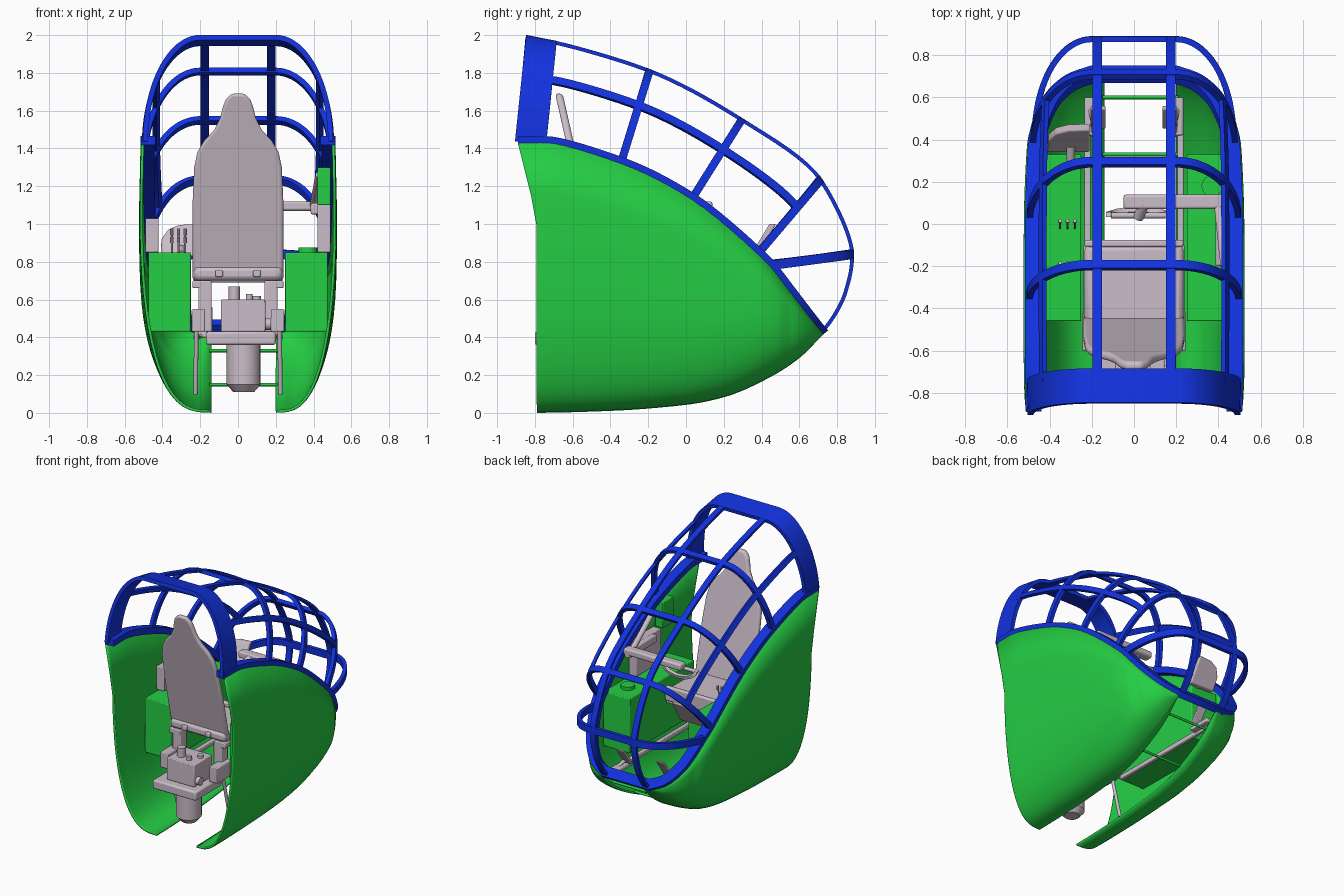
import bpy, bmesh, math
from mathutils import Vector as V

if "Cube" in bpy.data.objects:
    bpy.data.objects.remove(bpy.data.objects["Cube"])


def material(name, rgb):
    m = bpy.data.materials.new(name)
    m.diffuse_color = (*rgb, 1)
    m.use_nodes = True
    m.node_tree.nodes["Principled BSDF"].inputs["Base Color"].default_value = m.diffuse_color
    return m


GREEN = material("hull green", (0.018, 0.62, 0.058))
BLUE = material("frame blue", (0.006, 0.032, 0.74))
GREY = material("fitting grey", (0.60, 0.51, 0.58))


def pchip(xs, ys, x):
    """Smooth interpolation without overshoot."""
    n = len(xs) - 1
    d = [(ys[i + 1] - ys[i]) / (xs[i + 1] - xs[i]) for i in range(n)]
    i = max(k for k in range(n) if k == 0 or xs[k] <= x)

    def m(k):
        if k == 0 or k == n:
            return d[0] if k == 0 else d[-1]
        a, b = d[k - 1], d[k]
        return 2 * a * b / (a + b) if a * b > 0 else 0
    h = xs[i + 1] - xs[i]
    t = min(1, max(0, (x - xs[i]) / h))
    return ((2*t**3 - 3*t*t + 1) * ys[i] + (t**3 - 2*t*t + t) * h * m(i)
            + (3*t*t - 2*t**3) * ys[i + 1] + (t**3 - t*t) * h * m(i + 1))


# Stations: sill y, sill z, half width, canopy top y, canopy top z
ST = [(-.89, 1.43, .505, -.84, 2.0), (-.74, 1.43, .508, -.67, 1.965), (-.345, 1.32, .51, -.19, 1.82),
      (.03, 1.13, .508, .30, 1.56), (.38, .84, .492, .72, 1.24), (.44, .78, .48, .89, .84),
      (.58, .60, .42, .855, .64), (.68, .47, .31, .78, .49), (.72, .42, .20, .725, .42)]
KEEL = [(-.9, .008), (-.79, .008), (-.4, .018), (0, .05), (.2, .09), (.45, .2), (.6, .3), (.72, .42)]
FLAT = .2


def station(s):
    return [pchip(range(9), [r[k] for r in ST], s) for k in range(5)]


def canopy(s, t, side=1):
    by, bz, w, ty, tz = station(s)
    h = math.sin(t)
    return V((side * (FLAT + (w - FLAT) * math.cos(t)), by + (ty - by) * h, bz + (tz - bz) * h))


def make(name, verts, faces, mat):
    me = bpy.data.meshes.new(name)
    me.from_pydata([tuple(v) for v in verts], [], faces)
    bm = bmesh.new()
    bm.from_mesh(me)
    bmesh.ops.remove_doubles(bm, verts=bm.verts, dist=1e-5)
    bmesh.ops.recalc_face_normals(bm, faces=bm.faces)
    bm.to_mesh(me)
    bm.free()
    me.materials.append(mat)
    ob = bpy.data.objects.new(name, me)
    bpy.context.collection.objects.link(ob)
    return ob


def sweep(name, pts, normals, width, lo, hi, mat, shift=0):
    """Rectangular bar along a path."""
    vs, fs, n = [], [], len(pts)
    for i, p in enumerate(pts):
        t = (pts[min(i + 1, n - 1)] - pts[max(i - 1, 0)]).normalized()
        nn = normals[i].normalized()
        side = t.cross(nn).normalized()
        for a, b in ((-1, lo), (1, lo), (1, hi), (-1, hi)):
            vs.append(p + side * (shift + a * width / 2) + nn * b)
        if i:
            q = 4 * i
            fs += [(q - 4 + k, q - 4 + (k + 1) % 4, q + (k + 1) % 4, q + k) for k in range(4)]
    return make(name, vs, fs + [(3, 2, 1, 0), tuple(4 * n - 4 + k for k in range(4))], mat)


def bar(name, pts, sides, width, thick):
    """Canopy bar lying on the surface, thickness going inward."""
    ns = []
    for i, p in enumerate(pts):
        t = pts[min(i + 1, len(pts) - 1)] - pts[max(i - 1, 0)]
        nn = sides[i].cross(t).normalized()
        ns.append(nn if nn.dot(p - V((0, -.2, .8))) > 0 else -nn)
    return sweep(name, pts, ns, width, -thick, 0, BLUE)


def box(name, x, y, z, mat, bevel=.006):
    vs = [(a, b, c) for a in x for b in y for c in z]
    ob = make(name, vs, [(0, 1, 3, 2), (4, 6, 7, 5), (0, 4, 5, 1), (2, 3, 7, 6), (0, 2, 6, 4), (1, 5, 7, 3)], mat)
    if bevel:
        m = ob.modifiers.new("bevel", "BEVEL")
        m.width, m.segments = bevel, 2
    return ob


def rod(name, p, q, r, mat=GREY, r2=None, n=20):
    p, q = V(p), V(q)
    rot = (q - p).to_track_quat('Z', 'Y')
    vs = [c + rot @ V((rr * math.cos(k * math.tau / n), rr * math.sin(k * math.tau / n), 0))
          for c, rr in ((p, r), (q, r2 or r)) for k in range(n)]
    fs = [(k, (k + 1) % n, n + (k + 1) % n, n + k) for k in range(n)]
    return make(name, vs, fs + [tuple(range(n)), tuple(range(n, 2 * n))], mat)


def plate(name, outline, ypos, thick, mat, bevel=.01):
    """Upright plate: x,z outline with y given by height."""
    n = len(outline)
    vs = [(x, ypos(z) + d, z) for d in (0, thick) for x, z in outline]
    fs = [(k, (k + 1) % n, n + (k + 1) % n, n + k) for k in range(n)]
    ob = make(name, vs, fs + [tuple(range(n)), tuple(range(n, 2 * n))], mat)
    m = ob.modifiers.new("bevel", "BEVEL")
    m.width, m.segments = bevel, 3
    return ob


# Hull halves, open at the front and along the bottom slot
SN, TN = 48, 18
for label, side, slot in (("right", 1, .2), ("left", -1, .14)):
    vs, fs = [], []
    for i in range(SN + 1):
        by, bz, w = station(8 * i / SN)[:3]
        kz = pchip([k[0] for k in KEEL], [k[1] for k in KEEL], by)
        for j in range(TN + 1):
            t = j / TN * math.pi / 2
            f = math.sin(t) ** (2 / 3)
            x = slot + (w - slot) * max(0, math.cos(t)) ** (2 / 3) + .012 * math.sin(math.pi * f) * (w > .45)
            z, y = bz + (kz - bz) * f, by
            if by < -.74:  # slanted front edge
                y0 = -.79 - .1 * min(1, max(0, (z - 1.03) / .4))
                y = y0 + (-.74 - y0) * (by + .89) / .15
            vs.append((side * x, y, z))
            if i and j:
                q = i * (TN + 1) + j
                fs.append((q, q - 1, q - TN - 2, q - TN - 1))
    hull = make("hull_" + label, vs, fs, GREEN)
    m = hull.modifiers.new("skin", "SOLIDIFY")
    m.thickness, m.offset = .015, 0

# Canopy hoops
for name, s, width in (("windscreen_arch", .5, .165), ("hoop_1", 2, .042), ("hoop_2", 3, .042),
                       ("hoop_3", 4, .042), ("nose_hoop", 5, .05)):
    ts = [k / 20 * math.pi / 2 for k in range(21)]
    keys = [(t, 1) for t in ts] + [(t, -1) for t in reversed(ts)]
    pts = [canopy(s, *k) for k in keys]
    sides = [canopy(s + .05, *k) - canopy(s - .05, *k) for k in keys]
    bar(name, pts, sides, width, .028)

# Lengthwise canopy bars
for side in (1, -1):
    pts = [canopy(.3 + 7.7 * k / 60, math.pi / 2) for k in range(61)]
    for p in pts:
        p.x = side * .175
    bar("top_bar", pts, [V((1, 0, 0))] * 61, .045, .02)
    ss = [.7 + 3.3 * k / 30 for k in range(31)]
    bar("side_bar", [canopy(s, .67, side) for s in ss],
        [canopy(s, .72, side) - canopy(s, .62, side) for s in ss], .042, .022)

# Sill running round the hull rim and nose
right, norm = [], []
for k in range(65):
    s = k / 8
    a, b = station(max(0, s - .05)), station(min(8, s + .05))
    right.append(canopy(s, 0))
    norm.append(V((0, a[1] - b[1], b[0] - a[0])))
left = [V((-p.x, p.y, p.z)) for p in reversed(right)]
sweep("sill", right + left, norm + norm[::-1], .075, -.012, .035, BLUE, -.03)

# Side consoles and inner panels
for side in (1, -1):
    box("console", (side * .25, side * .475), (-.46, .33), (.43, .85), GREEN)
    box("side_panel", (side * .42, side * .49), (-.3, .0), (.85, 1.07 + .04 * side), GREY)
    box("floor_rail", (side * .205, side * .235), (-.4, .6), (.385, .42), GREY)
box("upper_panel", (.42, .49), (-.45, -.32), (1.1, 1.3), GREEN)
rod("console_cap", (.37, .18, .84), (.37, .18, .875), .05, GREEN)
for y, z in ((.33, .15), (.6, .33)):
    rod("cross_rod", (-.15, y, z), (.21, y, z), .009, GREEN)

# Seat back, pan and supports
half = [(.24, .70), (.24, 1.12), (.232, 1.30), (.215, 1.38), (.18, 1.44), (.125, 1.50), (.095, 1.56),
        (.08, 1.62), (.065, 1.66), (.035, 1.69)]
plate("seat_back", half + [(-x, z) for x, z in reversed(half)], lambda z: -.47 - .225 * (z - .7), .04, GREY, .015)
box("seat_pan", (-.235, .235), (-.5, -.1), (.70, .775), GREY, .025)
box("seat_lip", (-.235, .235), (-.11, -.075), (.69, .80), GREY, .01)
for side in (1, -1):
    box("seat_leg", (side * .14, side * .21), (-.5, -.42), (.43, .7), GREY)
    box("seat_side_rail", (side * .17, side * .24), (-.5, -.1), (.66, .70), GREY)
    box("seat_foot", (side * .175, side * .245), (-.6, -.42), (.43, .55), GREY)
    box("seat_hinge", (side * .08, side * .12), (-.52, -.48), (.72, .755), GREY)
    rod("seat_strut", (side * .22, -.5, .45), (side * .225, -.42, .1), .012)

# Motor unit under the seat
box("motor_plate", (-.17, .2), (-.80, -.48), (.36, .43), GREY, .012)
box("motor_box", (-.09, .145), (-.74, -.52), (.43, .60), GREY)
rod("motor_can", (.03, -.64, .36), (.03, -.64, .15), .09)
rod("motor_can_end", (.03, -.64, .15), (.03, -.64, .11), .09, r2=.055)
for x, y, r, z in ((-.02, -.66, .03, .67), (.06, -.68, .018, .63), (.1, -.6, .022, .62)):
    rod("motor_stack", (x, y, .59), (x, y, z), r)
rod("motor_knob", (.14, -.7, .47), (.175, -.7, .47), .03)

# Control beam, arm and yoke
box("control_beam", (-.05, .44), (.07, .14), (1.07, 1.12), GREY, .012)
box("beam_bracket", (.385, .43), (-.2, .14), (1.05, 1.11), GREY, .01)
rod("beam_strut", (.43, -.2, 1.26), (.40, .08, 1.1), .02)
rod("yoke_column", (.05, .1, 1.1), (.02, .03, 1.05), .025)
yoke = [V((.02 + .14 * math.cos(a), .045 + .02 * math.sin(a), 1.06 - .07 * math.sin(a)))
        for a in [math.pi * k / 16 for k in range(17)]]
sweep("yoke_grip", yoke, [V((0, -1, .3))] * 17, .025, -.012, .012, GREY)
rod("yoke_spoke", (-.11, .04, 1.05), (.15, .04, 1.05), .014)

# Levers and display on the left console
for k in range(3):
    x = -.35 + .035 * k
    for y in (-.02, -.22):
        rod("lever", (x, y, .85), (x, y + .03, .95 if y > -.1 else .91), .005, n=8)
        rod("lever_knob", (x, y + .03, .94 if y > -.1 else .9), (x, y + .035, .975 if y > -.1 else .93), .009, n=10)
plate("display", [(-.21, .83), (-.21, 1.0), (-.31, .995), (-.37, .97), (-.405, .92), (-.41, .83)],
      lambda z: .34 + .6 * (z - .83), .035, GREY, .006)
rod("display_post", (-.3, .3, .84), (-.3, .37, .87), .02)

# Rudder pedals
for side in (1, -1):
    plate("pedal", [(side * x, z) for x, z in ((.135, .43), (.135, .56), (.205, .56), (.205, .43))],
          lambda z: .45 + .7 * (z - .43), .02, GREY, .005)
    rod("pedal_arm", (side * .19, .48, .45), (side * .215, .58, .40), .013)
    rod("pedal_link", (side * .2, .42, .40), (side * .17, .55, .56), .01)
    box("pedal_base", (side * .16, side * .23), (.42, .6), (.40, .43), GREY)

# Smooth shading with sharp edges kept
for ob in bpy.context.collection.objects:
    bpy.ops.object.select_all(action='DESELECT')
    ob.select_set(True)
    bpy.context.view_layer.objects.active = ob
    bpy.ops.object.shade_smooth_by_angle(angle=math.radians(35))
